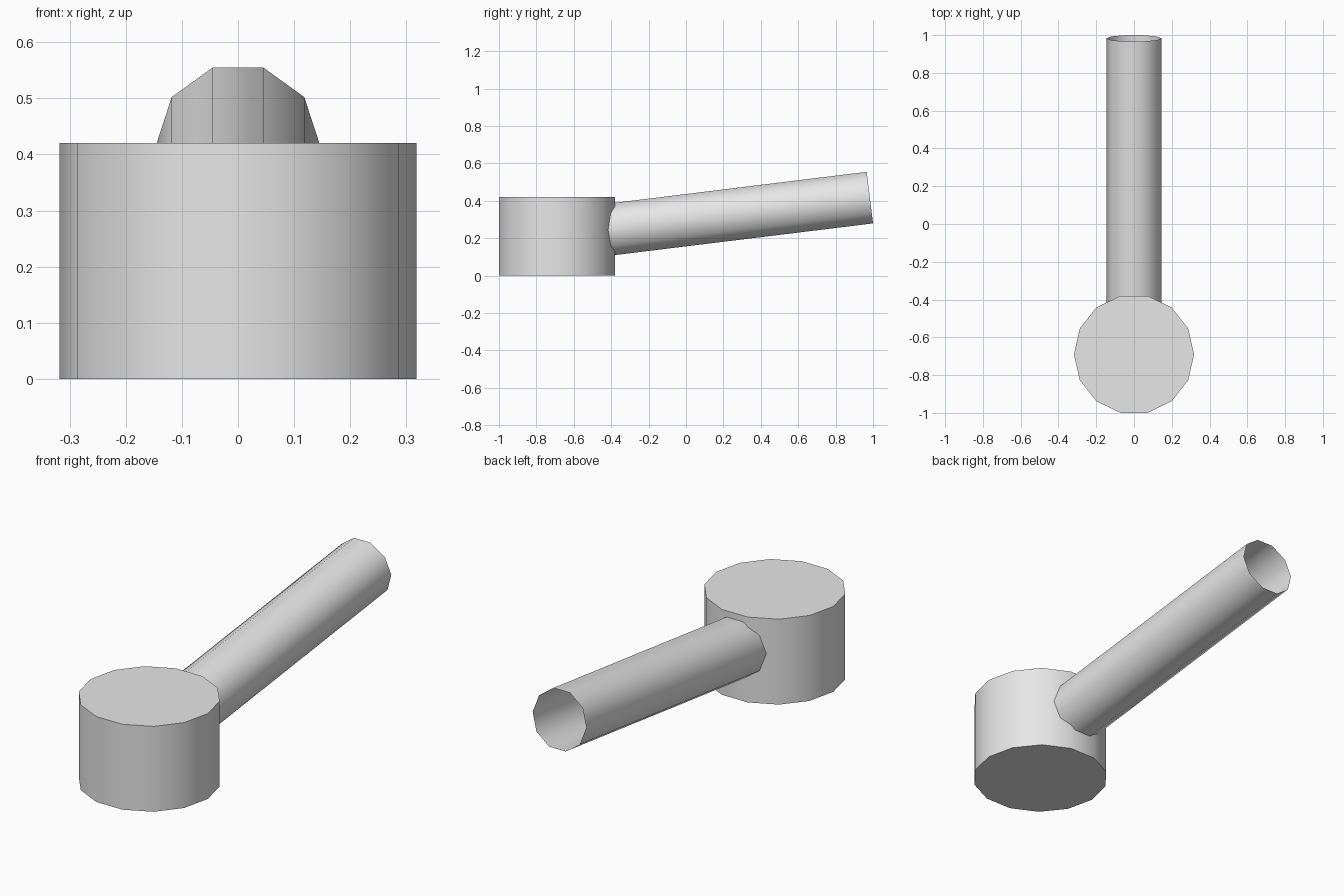
import bpy, math
from mathutils import Vector

if "Cube" in bpy.data.objects:
    bpy.data.objects.remove(bpy.data.objects["Cube"])

grey = bpy.data.materials.new("light_grey")
grey.diffuse_color = (0.8, 0.8, 0.8, 1)
grey.use_nodes = True
grey.node_tree.nodes["Principled BSDF"].inputs["Base Color"].default_value = grey.diffuse_color


def cylinder(name, sides, radius, depth, center, rotation, caps):
    bpy.ops.mesh.primitive_cylinder_add(
        vertices=sides, radius=radius, depth=depth, end_fill_type=caps,
        location=center, rotation=rotation)
    obj = bpy.context.object
    obj.name = name
    obj.data.materials.append(grey)
    bpy.ops.object.shade_smooth_by_angle(angle=math.radians(45))
    return obj


# Closed 14-sided drum, corners on the x axis
cylinder("drum", 14, 0.318, 0.42, (0, -0.69, 0.21),
         (0, 0, math.pi / 2), 'NGON')

# Open 10-sided tube rising to the back, its inner end hidden in the drum
tilt = math.radians(7)
direction = Vector((0, math.cos(tilt), math.sin(tilt)))
end = Vector((0, 0.983, 0.417))
length = 1.45
tube = cylinder("tube", 10, 0.146, length, end - direction * length / 2,
                (0, 0, 0), 'NOTHING')
# Turn corners onto the x axis, then lay the tube along its direction
tube.rotation_mode = 'QUATERNION'
from mathutils import Quaternion
tube.rotation_quaternion = (Quaternion((1, 0, 0), tilt - math.pi / 2)
                            @ Quaternion((0, 0, 1), math.pi / 2))
